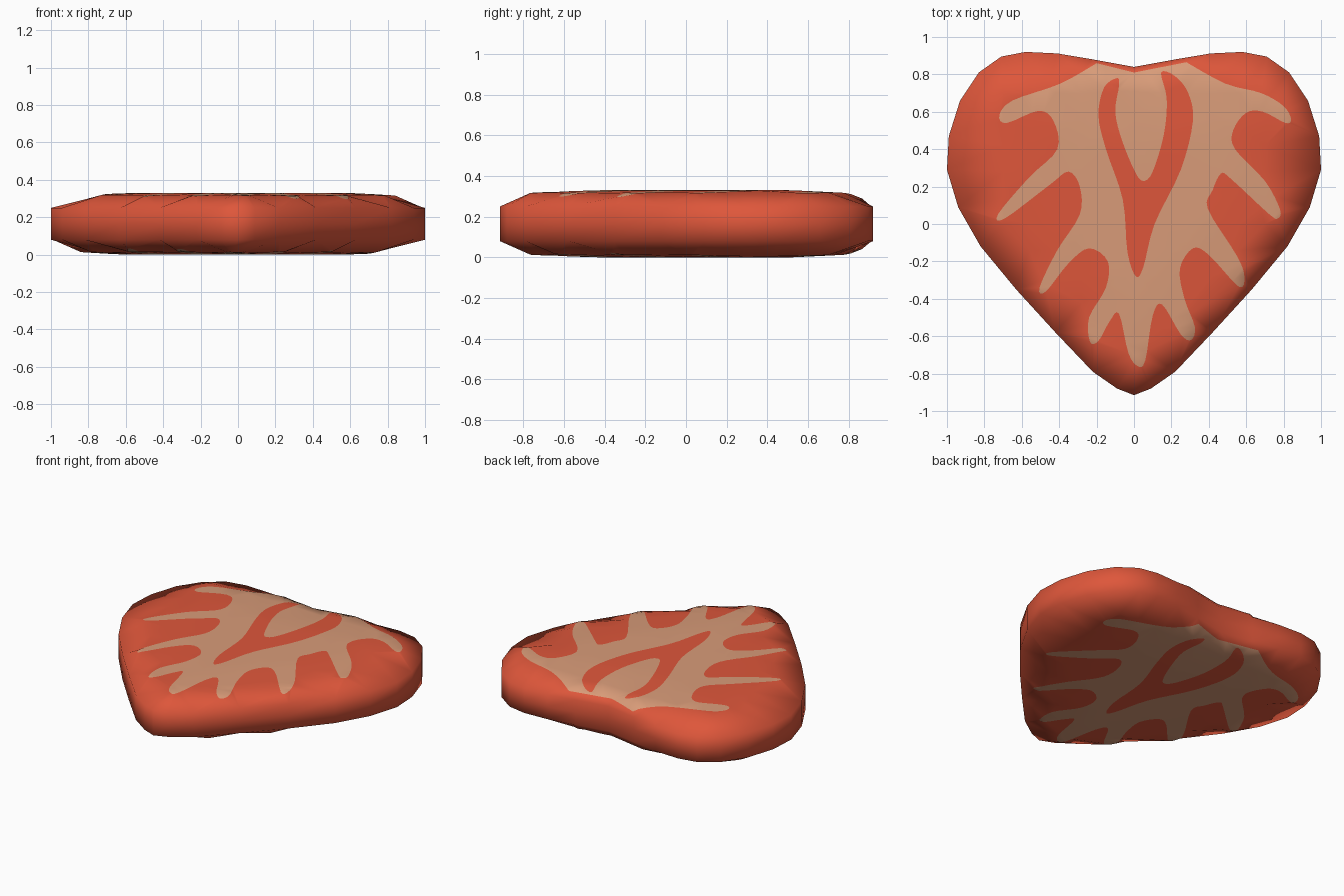
import bpy, bmesh, math
from mathutils import Vector, Matrix
from mathutils.geometry import delaunay_2d_cdt, intersect_point_line

if "Cube" in bpy.data.objects:
    bpy.data.objects.remove(bpy.data.objects["Cube"])

HEIGHT = 0.33

# right half of the heart outline, from notch to tip
HALF = [(0, .84), (.22, .88), (.41, .912), (.58, .92), (.71, .895), (.83, .81), (.93, .66),
        (.99, .47), (1, .29), (.94, .09), (.82, -.12), (.63, -.35), (.42, -.58),
        (.22, -.79), (.09, -.88), (0, -.915)]
# fat marbling contour: right side going down, then left side going up
FAT_RIGHT = [(0, .81), (0, .81), (.28, .865), (.28, .865), (.49, .75), (.68, .70), (.80, .63), (.84, .56),
             (.81, .54), (.69, .60), (.60, .595), (.53, .50), (.54, .40), (.70, .23),
             (.78, .08), (.77, .03), (.72, .055), (.52, .24), (.465, .27), (.42, .18),
             (.395, .08), (.55, -.17), (.59, -.28), (.56, -.335), (.40, -.165), (.315, -.13),
             (.245, -.24), (.27, -.40), (.325, -.55), (.305, -.62), (.25, -.59), (.15, -.43),
             (.10, -.49), (.06, -.73), (.02, -.76)]
FAT_LEFT = [(-.03, -.69), (-.08, -.48), (-.13, -.52), (-.19, -.625), (-.235, -.63), (-.24, -.50),
            (-.15, -.34), (-.14, -.20), (-.24, -.13), (-.35, -.21), (-.47, -.36), (-.505, -.34),
            (-.41, -.14), (-.29, .05), (-.29, .20), (-.35, .28), (-.45, .21), (-.69, .03),
            (-.725, .055), (-.56, .25), (-.41, .40), (-.43, .55), (-.51, .605), (-.68, .54),
            (-.72, .58), (-.65, .66), (-.395, .75), (-.20, .86), (-.20, .86)]
# V-shaped vein of meat inside the fat
VEIN = [(-.09, .78), (-.16, .73), (-.19, .58), (-.15, .40), (-.06, .13), (-.035, -.15), (.01, -.28),
        (.05, -.23), (.11, 0), (.25, .29), (.315, .55), (.29, .70), (.22, .79), (.145, .81),
        (.175, .67), (.16, .48), (.10, .28), (.05, .23), (.005, .28), (-.065, .45),
        (-.10, .60), (-.08, .74)]


def smooth_loop(pts, steps=4):
    """Closed Catmull-Rom curve; doubled points stay sharp."""
    p, out, n = [Vector(q) for q in pts], [], len(pts)
    for i in range(n):
        a, b, c, d = p[i - 1], p[i], p[(i + 1) % n], p[(i + 2) % n]
        if (c - b).length < 1e-6:
            continue
        if a == b or c == d:
            a, d = (b if a == b else a), (c if c == d else d)
        for k in range(steps):
            t = k / steps
            out.append(0.5 * (2 * b + (c - a) * t + (2 * a - 5 * b + 4 * c - d) * t * t
                              + (3 * b - a - 3 * c + d) * t ** 3))
    return out


def inside(p, poly):
    hit = False
    for a, b in zip(poly, poly[1:] + poly[:1]):
        if (a.y > p.y) != (b.y > p.y) and p.x < a.x + (p.y - a.y) * (b.x - a.x) / (b.y - a.y):
            hit = not hit
    return hit


def edge_distance(p, poly):
    best = 9
    for a, b in zip(poly, poly[1:] + poly[:1]):
        t = max(0, min(1, (p - a).dot(b - a) / (b - a).length_squared))
        best = min(best, (p - a - t * (b - a)).length)
    return best


def inset(poly, d):
    out, n = [], len(poly)
    for i in range(n):
        e1 = (poly[i] - poly[i - 1]).normalized()
        e2 = (poly[(i + 1) % n] - poly[i]).normalized()
        m = Vector((e1.y + e2.y, -e1.x - e2.x)).normalized()
        out.append(poly[i] + m * d / max(.5, m.dot(Vector((e2.y, -e2.x)))))
    return out


def top_height(d):
    """Rounded rim profile by distance from the outline."""
    prof = [(0, .25), (.025, .29), (.11, .316), (.4, HEIGHT), (9, HEIGHT)]
    for (d0, z0), (d1, z1) in zip(prof, prof[1:]):
        if d <= d1:
            return z0 + (z1 - z0) * (d - d0) / (d1 - d0)


def material(name, rgb):
    m = bpy.data.materials.new(name)
    m.diffuse_color = (*rgb, 1)
    m.use_nodes = True
    m.node_tree.nodes["Principled BSDF"].inputs["Base Color"].default_value = m.diffuse_color
    return m


outline = [Vector(p) for p in HALF] + [Vector((-x, y)) for x, y in HALF[-2:0:-1]]
fat, vein = smooth_loop(FAT_RIGHT + FAT_LEFT), smooth_loop(VEIN)

# triangulate the cut face with the rim rings and marbling contours as edges
pts, edges = [], []
for loop in (outline, inset(outline, -.025), inset(outline, -.11), fat, vein):
    s, n = len(pts), len(loop)
    pts += loop
    edges += [(s + i, s + (i + 1) % n) for i in range(n)]
for i in range(-7, 8):
    for j in range(-7, 8):
        p = Vector((i * .14, j * .14))
        if inside(p, outline) and edge_distance(p, outline) > .16:
            pts.append(p)
verts, _, tris = delaunay_2d_cdt(pts, edges, [], 0, 1e-5)[:3]

# upper half of the slab
bm = bmesh.new()
bv = [bm.verts.new((v.x, v.y, top_height(edge_distance(v, outline)))) for v in verts]
for t in tris:
    c = sum((verts[i] for i in t), Vector((0, 0))) / len(t)
    if inside(c, outline):
        f = bm.faces.new([bv[i] for i in t])
        f.material_index = int(inside(c, fat) and not inside(c, vein))
bmesh.ops.delete(bm, geom=[v for v in bm.verts if not v.link_faces], context='VERTS')
rim = [e for e in bm.edges if e.is_boundary]
wall = bmesh.ops.extrude_edge_only(bm, edges=rim)['geom']
for g in wall:
    if isinstance(g, bmesh.types.BMVert):
        g.co.z = HEIGHT / 2
    elif isinstance(g, bmesh.types.BMFace):
        g.material_index = 0

# lower half: the same turned over about the y axis
dup = bmesh.ops.duplicate(bm, geom=bm.verts[:] + bm.edges[:] + bm.faces[:])['geom']
bmesh.ops.rotate(bm, verts=[g for g in dup if isinstance(g, bmesh.types.BMVert)],
                 cent=(0, 0, HEIGHT / 2), matrix=Matrix.Rotation(math.pi, 3, 'Y'))
bmesh.ops.remove_doubles(bm, verts=bm.verts[:], dist=1e-4)
bmesh.ops.recalc_face_normals(bm, faces=bm.faces[:])
for f in bm.faces:
    f.smooth = True

mesh = bpy.data.meshes.new("meat_slab")
bm.to_mesh(mesh)
bm.free()
mesh.materials.append(material("red meat", (.73, .094, .043)))
mesh.materials.append(material("pale fat", (.69, .33, .19)))
bpy.context.collection.objects.link(bpy.data.objects.new("meat_slab", mesh))
